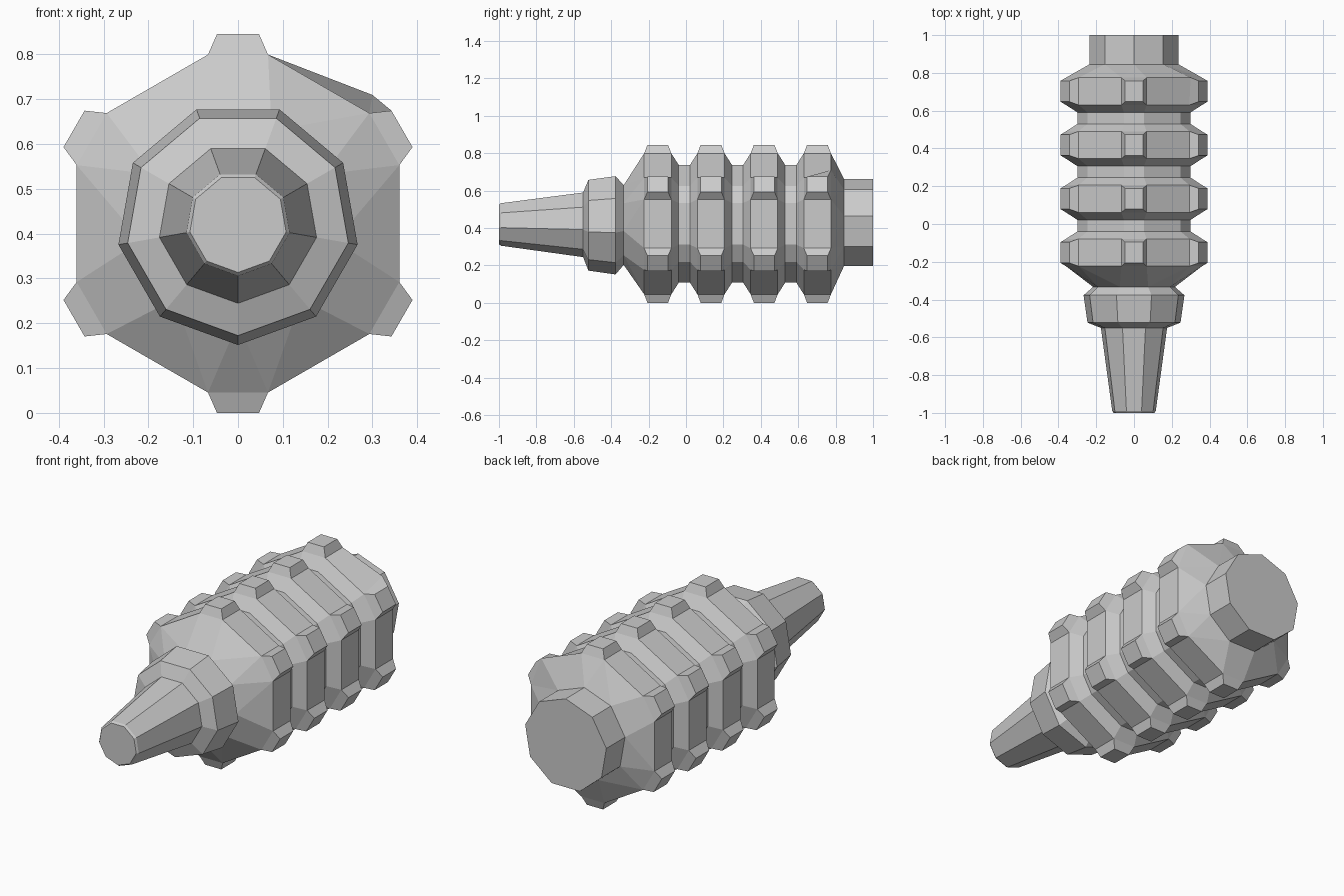
import bpy, bmesh
from math import sin, cos, radians, atan2, tau

if "Cube" in bpy.data.objects:
    bpy.data.objects.remove(bpy.data.objects["Cube"])

CZ = 0.4225  # height of the long axis


def nine(y, r, start):
    """Nine-sided ring, first corner at the given angle."""
    return [(r * cos(radians(start + 40 * k)), y, r * sin(radians(start + 40 * k))) for k in range(9)]


def hexa(y, r, hw):
    """Hexagon with corners cut off at radius r, cut half-width hw."""
    pts = []
    for k in range(6):
        a = radians(30 + 60 * k)
        for s in (-hw, hw):
            pts.append((r * cos(a) - s * sin(a), y, r * sin(a) + s * cos(a)))
    return pts


def angles(ring):
    a = [atan2(p[2], p[0]) % tau for p in ring]
    return a + [a[0] + tau]


def loft(name, rings, cap_front=False, cap_back=False, ribs=()):
    """Skin the rings along y; ribs maps a ring index to its lug-top points."""
    bm = bmesh.new()
    add = lambda ring: [bm.verts.new((x, y, z + CZ)) for x, y, z in ring]
    vs = [add(r) for r in rings]
    for q in range(len(rings) - 1):
        A, B = vs[q], vs[q + 1]
        n, m = len(A), len(B)
        if n == m:
            tops = [add(r) for r in ribs[q]] if q in ribs else None
            for i in range(n):
                j = (i + 1) % n
                base = [A[i], B[i], B[j], A[j]]
                if tops and i % 2 == 0:
                    F, K = tops
                    top = [F[i], K[i], K[j], F[j]]
                    bm.faces.new(top)
                    for e in range(4):
                        f = (e + 1) % 4
                        bm.faces.new((base[e], base[f], top[f], top[e]))
                else:
                    bm.faces.new(base)
        else:
            # stitch rings with different side counts by angle
            aa, bb = angles(rings[q]), angles(rings[q + 1])
            i = j = 0
            while i < n or j < m:
                if j == m or (i < n and aa[i] + aa[i + 1] <= bb[j] + bb[j + 1]):
                    bm.faces.new((A[i % n], B[j % m], A[(i + 1) % n]))
                    i += 1
                else:
                    bm.faces.new((A[i % n], B[j % m], B[(j + 1) % m]))
                    j += 1
    if cap_front:
        bm.faces.new(vs[0])
    if cap_back:
        bm.faces.new(vs[-1][::-1])
    loose = [v for v in bm.verts if not v.link_faces]
    bmesh.ops.delete(bm, geom=loose, context='VERTS')
    me = bpy.data.meshes.new(name)
    bm.to_mesh(me)
    bm.free()
    ob = bpy.data.objects.new(name, me)
    bpy.context.collection.objects.link(ob)
    return ob


# tapered tip and stepped collar
loft("tapered_tip", [nine(y, r, 30) for y, r in
                     ((-1, .109), (-.99, .117), (-.55, .178))], cap_front=True)
loft("collar", [nine(y, r, 30) for y, r in
                ((-.55, .178), (-.522, .25), (-.377, .271), (-.333, .22))])

# ribbed body: four hexagonal ribs with corner lugs, grooves between
rings, ribs = [nine(-.333, .22, 30)], {}
for n in range(4):
    c = -.151 + .2845 * n
    if n:
        rings.append(hexa(c - .112, .315, .053))
    ribs[len(rings)] = [hexa(c - .055, .4225, .047), hexa(c + .055, .4225, .047)]
    rings += [hexa(c - .0725, .377, .067), hexa(c + .0725, .377, .067)]
    if n < 3:
        rings.append(hexa(c + .112, .315, .053))
# one raised corner on the rear rib
x, y, z = rings[-1][1]
rings[-1][1] = (.30, y, .287)
rings.append(nine(.845, .24, 10))
loft("ribbed_body", rings, ribs=ribs)

# rear plug
loft("rear_plug", [nine(.845, .24, 10), nine(1, .24, 10)], cap_back=True)
